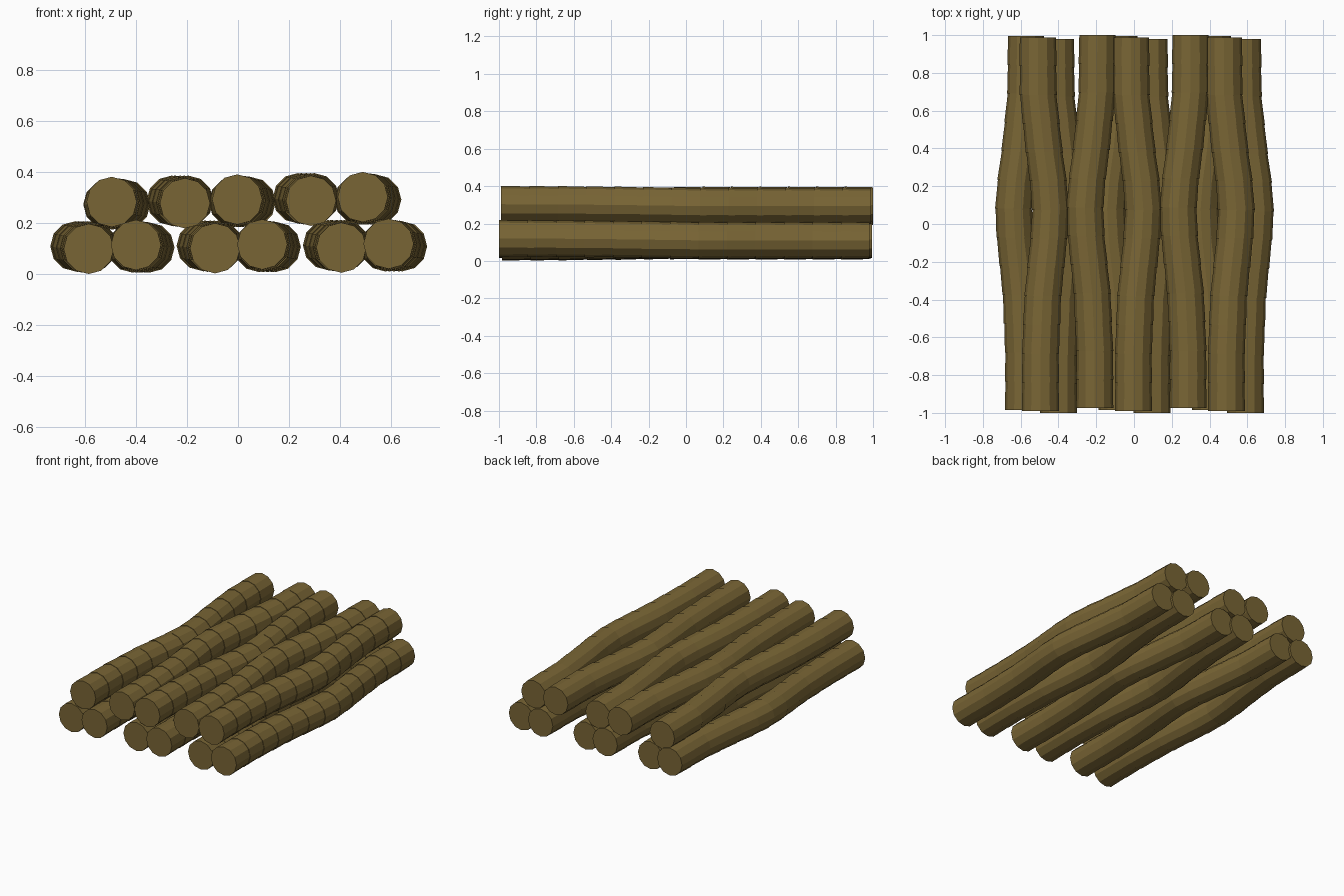
import bpy, bmesh, math

if "Cube" in bpy.data.objects:
    bpy.data.objects.remove(bpy.data.objects["Cube"])

SIDES, SEGS, R = 12, 13, 0.097

bark = bpy.data.materials.new("bark")
bark.diffuse_color = (0.19, 0.13, 0.035, 1)
bark.use_nodes = True
bark.node_tree.nodes["Principled BSDF"].inputs["Base Color"].default_value = bark.diffuse_color

# Bend of one log: (y, sideways offset, height offset)
BEND = [(-1.0, 0.0, -0.005), (-0.67, 0.0, -0.004), (-0.37, -0.013, -0.001),
        (-0.07, -0.045, 0.003), (0.07, -0.053, 0.005), (0.22, -0.042, 0.005),
        (0.38, -0.02, 0.005), (0.68, 0.012, 0.005), (1.0, 0.014, 0.005)]


def bend_at(y):
    for (y0, x0, z0), (y1, x1, z1) in zip(BEND, BEND[1:]):
        if y <= y1 + 1e-6:
            t = (y - y0) / (y1 - y0)
            return x0 + (x1 - x0) * t, z0 + (z1 - z0) * t
    return BEND[-1][1:]


def log(name, x, z, turn, y_start, y_end):
    """Bent log of short bark sections; turn = -1 rolls it half a turn."""
    bm = bmesh.new()

    def ring(y, r):
        dx, dz = bend_at(y)
        return [bm.verts.new((x + turn * dx + r * math.cos(a), y,
                              z + turn * dz + r * math.sin(a)))
                for a in (2 * math.pi * i / SIDES for i in range(SIDES))]

    rings = []
    for k in range(SEGS):
        y0 = y_start + (y_end - y_start) * k / SEGS
        y1 = y_start + (y_end - y_start) * (k + 1) / SEGS
        # each section is slightly wider at its front, leaving a small step
        rings += [ring(y0, R + 0.0015), ring(y1, R - 0.0015)]
    for a, b in zip(rings, rings[1:]):
        for i in range(SIDES):
            j = (i + 1) % SIDES
            bm.faces.new((a[i], a[j], b[j], b[i]))
    bm.faces.new(rings[0])
    bm.faces.new(rings[-1])
    bmesh.ops.recalc_face_normals(bm, faces=bm.faces)
    me = bpy.data.meshes.new(name)
    bm.to_mesh(me)
    bm.free()
    me.materials.append(bark)
    bpy.context.collection.objects.link(bpy.data.objects.new(name, me))


# Bottom layer: pairs bending left and right
for i in range(6):
    pair = (i // 2) * 0.495
    z = 0.105 + i * 0.0012
    if i % 2 == 0:
        log(f"bottom_log_{i + 1}", -0.585 + pair, z, 1, -0.985, 0.995)
    else:
        log(f"bottom_log_{i + 1}", -0.4 + pair, z + 0.004, -1, -1.0, 0.98)

# Top layer resting in between
for i in range(5):
    z = 0.279 + i * 0.0048
    if i % 2 == 0:
        log(f"top_log_{i + 1}", -0.495 + i * 0.246, z, -1, -0.99, 0.988)
    else:
        log(f"top_log_{i + 1}", -0.208 + (i - 1) * 0.247, z, 1, -0.975, 1.0)
